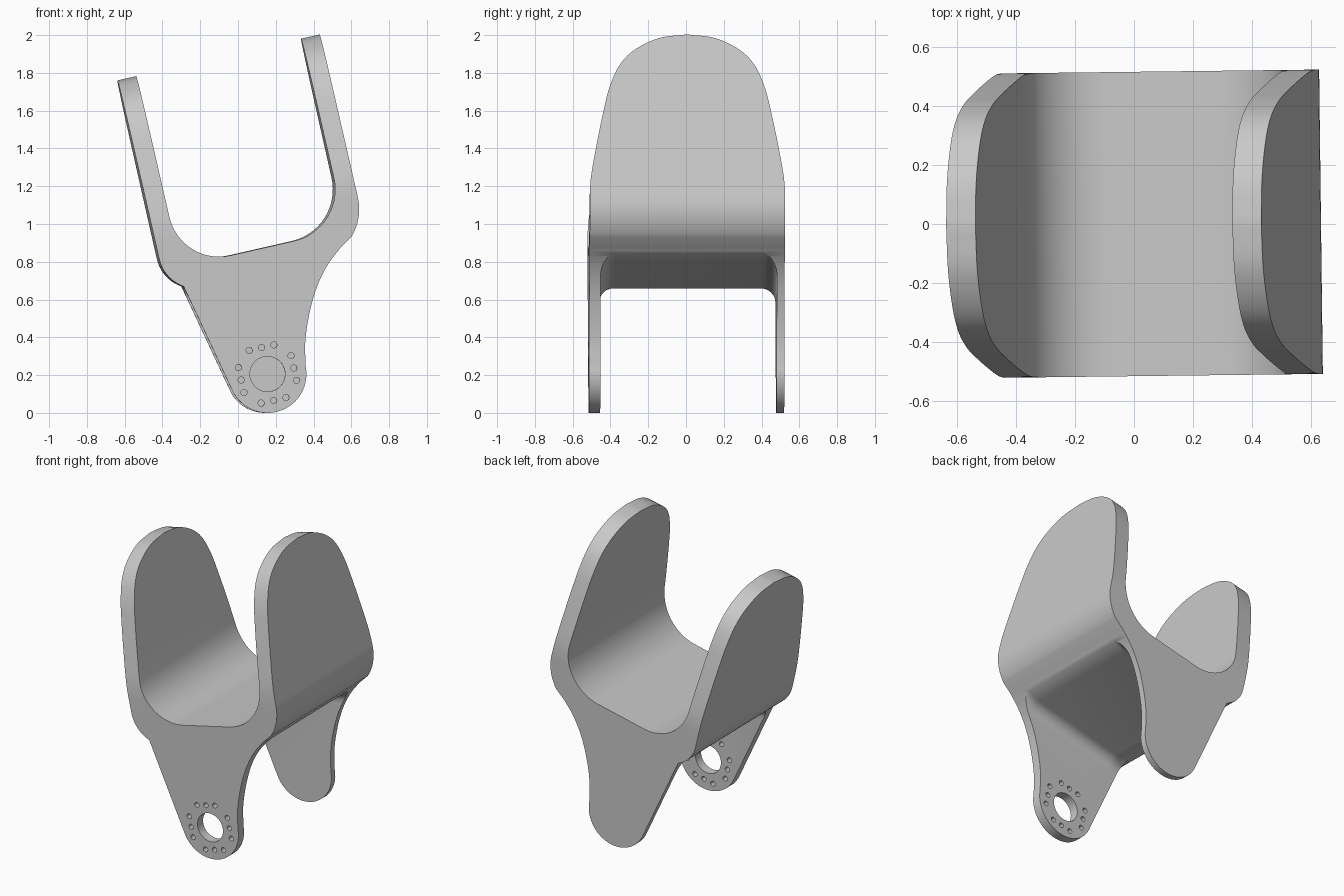
import bpy, bmesh
from math import radians, cos, sin, pi
from mathutils import Matrix, Vector

if "Cube" in bpy.data.objects:
    bpy.data.objects.remove(bpy.data.objects["Cube"])

TILT = radians(12.8)          # lean of the cradle about y
PIN = Vector((0.15, 0.208))   # pivot centre on the ears


def arc(cx, cz, r, a0, a1, n=16):
    return [Vector((cx + r * cos(radians(a0 + (a1 - a0) * i / n)),
                    cz + r * sin(radians(a0 + (a1 - a0) * i / n)))) for i in range(n + 1)]


def tilt(points):
    rot = Matrix.Rotation(TILT, 2)
    return [rot @ Vector(p) for p in points]


def smooth(pts, n=6):
    """Catmull-Rom curve through the points."""
    p = [Vector(q) for q in pts]
    p = [2 * p[0] - p[1]] + p + [2 * p[-1] - p[-2]]
    out = []
    for a, b, c, d in zip(p, p[1:], p[2:], p[3:]):
        for i in range(n):
            t = i / n
            out.append(0.5 * (2 * b + (c - a) * t + (2 * a - 5 * b + 4 * c - d) * t * t
                              + (3 * b - a - 3 * c + d) * t ** 3))
    return out + [p[-2]]


def loft(name, sections):
    """Closed solid through (y, xz outline) sections, ordered front to back."""
    first = sections[0][1]
    area = sum(a[0] * b[1] - b[0] * a[1] for a, b in zip(first, first[1:] + first[:1]))
    if area < 0:                       # keeps every face pointing outwards
        sections = sections[::-1]
    bm = bmesh.new()
    rings = [[bm.verts.new((p[0], y, p[1])) for p in outline] for y, outline in sections]
    bm.faces.new(rings[0])
    bm.faces.new(rings[-1][::-1])
    for r, s in zip(rings, rings[1:]):
        for i in range(len(r)):
            j = (i + 1) % len(r)
            bm.faces.new((r[i], s[i], s[j], r[j]))
    bm.normal_update()
    mesh = bpy.data.meshes.new(name)
    bm.to_mesh(mesh)
    bm.free()
    ob = bpy.data.objects.new(name, mesh)
    bpy.context.scene.collection.objects.link(ob)
    return ob


def prism(name, outline, y0, y1):
    return loft(name, [(y0, outline), (y1, outline)])


# Cradle and ears as one silhouette
LEFT, RIGHT, TOP = -0.232, 0.866, 1.95
left_c, left_r = (-0.032, 0.89), 0.2
right_c, right_r = (0.586, 0.975), 0.28
inner = ([(-0.13, TOP)] + arc(0.14, 1.095, 0.27, 180, 270)
         + arc(0.485, 1.105, 0.28, 270, 360) + [(0.765, TOP)])
ear_right = smooth([(0.352, 0.25), (0.35, 0.38), (0.372, 0.53), (0.412, 0.67),
                    (0.468, 0.785), (0.535, 0.875)])
silhouette = (tilt([(LEFT, TOP)] + arc(*left_c, left_r, 180, 238, 10))
              + arc(*PIN, 0.206, 204, 368, 36) + ear_right
              + tilt(arc(*right_c, right_r, 315, 360, 10) + [(RIGHT, TOP)])
              + tilt(inner)[::-1])
bracket = prism("clevis_bracket", silhouette, -0.517, 0.517)

# Rounded outline of the two arms, seen from the side
half = smooth([(0.519, 0.95), (0.51, 1.09), (0.477, 1.28), (0.442, 1.45), (0.412, 1.57),
               (0.36, 1.69), (0.28, 1.775), (0.15, 1.84), (0, 1.86)], 5)
dome = [(0.6, -1), (0.6, 0.8)] + half + [(-p[0], p[1]) for p in half[-2::-1]] \
    + [(-0.6, 0.8), (-0.6, -1)]
arm_outline = prism("arm_outline_cutter", dome, -2, 2)
arm_outline.data.transform(Matrix.Rotation(-TILT, 4, 'Y') @ Matrix.Rotation(pi / 2, 4, 'Z'))

# Filleted gap between the ears, under the cradle floor
FRONT, BACK, FILLET = -0.457, 0.476, 0.075


def gap_outline(drop):
    under = arc(*left_c, left_r + drop, 238, 270, 8) + arc(*right_c, right_r + drop, 270, 309, 10)
    start = under[0] + (under[0] - under[1]).normalized() * 0.4
    end = under[-1] + (under[-1] - under[-2]).normalized() * 0.4
    return tilt([start] + under + [end]) + [Vector((1.3, -0.5)), Vector((-1.3, -0.5))]


steps = [radians(90 * i / 8) for i in range(9)]
rounding = [(FILLET * (1 - cos(a)), gap_outline(FILLET * (1 - sin(a)))) for a in steps]
gap = loft("ear_gap_cutter", [(FRONT + y, o) for y, o in rounding]
           + [(BACK - y, o) for y, o in rounding[::-1]])

# Pivot bore and the bolt holes, in the front ear only
cutters = [(arm_outline, 'INTERSECT'), (gap, 'DIFFERENCE'),
           (prism("bore_cutter", arc(*PIN, 0.093, 0, 360, 40)[:-1], -0.7, 0), 'DIFFERENCE')]
for side in range(4):
    for k in (-1, 0, 1):
        spot = PIN + Matrix.Rotation(TILT + side * pi / 2, 2) @ Vector((k * 0.067, 0.143))
        hole = prism("bolt_hole_cutter", arc(*spot, 0.0165, 0, 360, 14)[:-1], -0.7, 0)
        cutters.append((hole, 'DIFFERENCE'))

for ob, op in cutters:
    mod = bracket.modifiers.new(ob.name, 'BOOLEAN')
    mod.operation, mod.solver, mod.object = op, 'EXACT', ob
    ob.hide_render = True

# Bake the cuts and drop the helpers
bpy.context.view_layer.update()
deps = bpy.context.evaluated_depsgraph_get()
baked = bpy.data.meshes.new_from_object(bracket.evaluated_get(deps))
bracket.modifiers.clear()
bracket.data = baked
for ob, op in cutters:
    bpy.data.objects.remove(ob)

# Slight turn, then stand on the ground
baked.transform(Matrix.Rotation(radians(0.7), 4, 'Z'))
baked.transform(Matrix.Translation((0, 0, -min(v.co.z for v in baked.vertices))))

# Plain grey finish
GREY = (0.58, 0.58, 0.58, 1)
grey = bpy.data.materials.new("plain_grey")
grey.use_nodes = True
grey.diffuse_color = GREY
grey.node_tree.nodes["Principled BSDF"].inputs["Base Color"].default_value = GREY
baked.materials.clear()
baked.materials.append(grey)

bpy.ops.object.select_all(action='DESELECT')
bracket.select_set(True)
bpy.context.view_layer.objects.active = bracket
bpy.ops.object.shade_smooth_by_angle(angle=radians(30))
